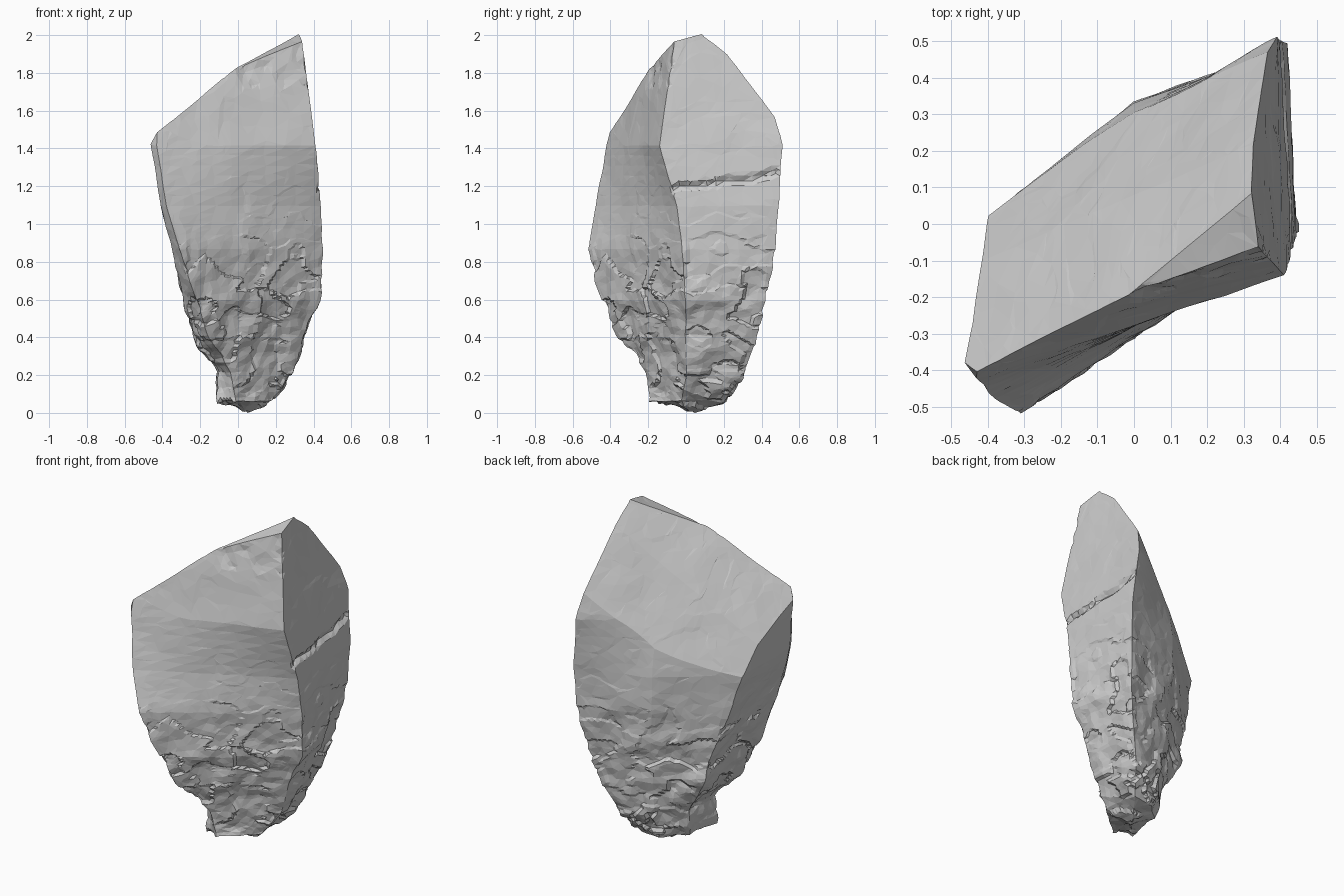
import bpy
import bmesh
from mathutils import Vector, noise

cube = bpy.data.objects.get("Cube")
if cube:
    bpy.data.objects.remove(cube, do_unlink=True)

# Cross-sections: height, then corners front-left pair, front-right,
# back-right, back bulge and back-left
SECTIONS = [
    (0.04, [(-.10, -.14), (-.01, -.20), (.19, -.03), (.16, .20), (.03, .18), (-.08, .08)]),
    (0.20, [(-.11, -.14), (-.04, -.21), (.30, 0), (.26, .33), (.05, .27), (-.11, .12)]),
    (0.40, [(-.23, -.27), (-.16, -.36), (.34, 0), (.32, .37), (.05, .29), (-.21, .14)]),
    (0.58, [(-.28, -.35), (-.22, -.45), (.43, 0), (.37, .42), (.03, .31), (-.26, .12)]),
    (0.85, [(-.35, -.42), (-.31, -.52), (.45, -.02), (.41, .47), (0, .33), (-.34, .06)]),
    (1.08, [(-.41, -.42), (-.38, -.48), (.44, -.05), (.42, .49), (0, .33), (-.40, .02)]),
    (1.40, [(-.46, -.38), (-.43, -.42), (.41, -.14), (.39, .51), (0, .28), (-.43, 0)]),
    (2.10, [(-.45, -.22), (-.41, -.24), (.32, -.04), (.28, .33), (0, .23), (-.42, .02)]),
]

# Split planes: point and outward normal
SPLITS = [
    ((0, 0, 1.66), (-1.25, .85, 1)),        # broad slanted top
    ((0, 0, 1.715), (-1.55, 1.55, 1)),      # steeper strip along the back rim
    ((.32, .07, 1.985), (-.29, -.31, 1)),   # chip in front of the peak
]


def loft(bm, sections):
    rings = [[bm.verts.new((x, y, z)) for x, y in pts] for z, pts in sections]
    for low, high in zip(rings, rings[1:]):
        n = len(low)
        for i in range(n):
            j = (i + 1) % n
            bm.faces.new((low[i], low[j], high[j], high[i]))
    bm.faces.new(rings[-1])
    base = bm.verts.new((.04, .03, 0))
    for a, b in zip(rings[0], rings[0][1:] + rings[0][:1]):
        bm.faces.new((b, a, base))
    # Even grid, so that twisted sides curve gently
    bmesh.ops.subdivide_edges(bm, edges=bm.edges, cuts=5, use_grid_fill=True)
    bmesh.ops.triangulate(bm, faces=bm.faces)


def slice_off(bm, point, normal):
    bmesh.ops.bisect_plane(bm, geom=bm.verts[:] + bm.edges[:] + bm.faces[:],
                           plane_co=point, plane_no=normal, clear_outer=True)
    bmesh.ops.holes_fill(bm, edges=[e for e in bm.edges if e.is_boundary])
    bmesh.ops.triangulate(bm, faces=bm.faces)


def refine(bm, length):
    for _ in range(9):
        long_edges = [e for e in bm.edges if e.calc_length() > length]
        if not long_edges:
            break
        bmesh.ops.subdivide_edges(bm, edges=long_edges, cuts=1)
        bmesh.ops.triangulate(bm, faces=bm.faces)


def fade(value, low, high):
    t = min(max((value - low) / (high - low), 0), 1)
    return t * t * (3 - 2 * t)


def roughen(bm):
    bm.normal_update()
    moves = []
    for v in bm.verts:
        p, n = v.co.copy(), v.normal.copy()
        rough = 1 - .9 * fade(p.z, .4, 1.15)
        # Broken chips, wider than tall like split layers
        layered = Vector((p.x * 4, p.y * 4, p.z * 8))
        chip = noise.cell(layered + noise.noise_vector(p * 5))
        bump = noise.noise(p * 7) + .5 * noise.noise(p * 16)
        depth = rough * (.01 * chip + .02 * bump) + .005 * noise.noise(p * 5)
        # Split line across the right-hand side
        seam = 1.18 + .14 * p.y + .025 * noise.noise(p * 9)
        if n.x > .7:
            depth -= .022 * max(1 - abs(p.z - seam) / .025, 0)
        # Chipped rim near the peak
        if p.z > 1.72 and n.y < -.3:
            depth -= .014 * max(noise.noise(p * 14), 0)
        moves.append((v, n * depth))
    for v, move in moves:
        v.co += move


# Rock: tapered body with a slanted, cleanly split top
bm = bmesh.new()
loft(bm, SECTIONS)
for point, normal in SPLITS:
    slice_off(bm, point, normal)
bmesh.ops.recalc_face_normals(bm, faces=bm.faces)
refine(bm, .03)
roughen(bm)

# Rest the lowest point on the ground
bottom = min(v.co.z for v in bm.verts)
bmesh.ops.translate(bm, verts=bm.verts, vec=(0, 0, -bottom))

mesh = bpy.data.meshes.new("rock")
bm.to_mesh(mesh)
bm.free()
rock = bpy.data.objects.new("rock", mesh)
bpy.context.collection.objects.link(rock)

# Irregular flat facets
facets = rock.modifiers.new("facets", 'DECIMATE')
facets.ratio = .2
